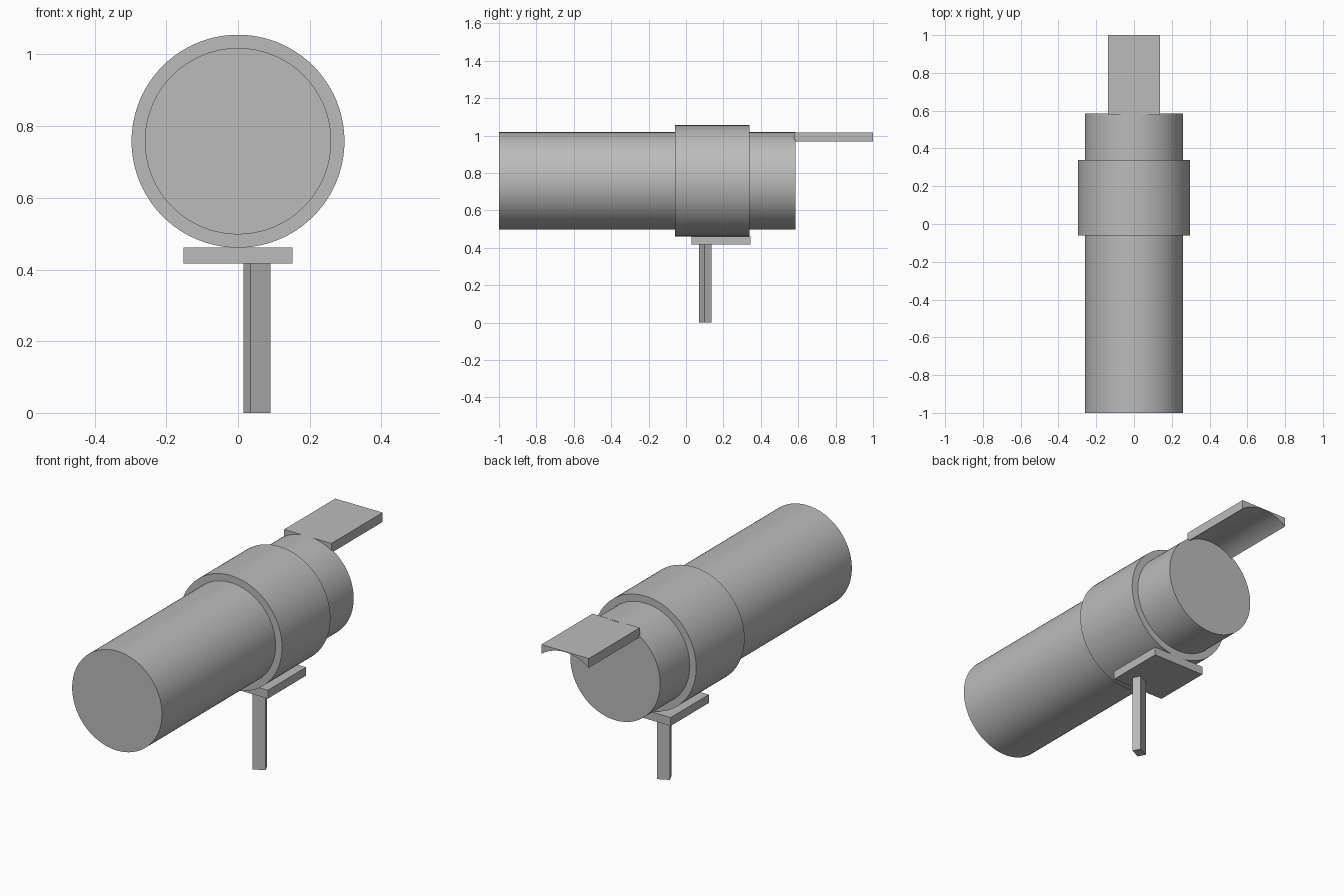
import bpy
import bmesh
from math import asin, cos, pi, radians, sin
from mathutils import Matrix, Vector

if "Cube" in bpy.data.objects:
    bpy.data.objects.remove(bpy.data.objects["Cube"], do_unlink=True)

grey = bpy.data.materials.new("plain grey")
grey.use_nodes = True
grey.diffuse_color = (0.5, 0.5, 0.5, 1)
grey.node_tree.nodes["Principled BSDF"].inputs["Base Color"].default_value = grey.diffuse_color

AXIS_Z = 0.758


def add_part(name, bm):
    bmesh.ops.recalc_face_normals(bm, faces=bm.faces)
    mesh = bpy.data.meshes.new(name)
    bm.to_mesh(mesh)
    bm.free()
    mesh.materials.append(grey)
    obj = bpy.data.objects.new(name, mesh)
    bpy.context.collection.objects.link(obj)
    return obj


def tube(name, radius, y0, y1):
    bm = bmesh.new()
    place = Matrix.Translation((0, (y0 + y1) / 2, AXIS_Z)) @ Matrix.Rotation(pi / 2, 4, "X")
    bmesh.ops.create_cone(bm, cap_ends=True, segments=96, radius1=radius,
                          radius2=radius, depth=y1 - y0, matrix=place)
    # Smooth wall, flat end caps
    for face in bm.faces:
        face.smooth = len(face.verts) == 4
    for edge in bm.edges:
        edge.smooth = all(f.smooth for f in edge.link_faces)
    return add_part(name, bm)


def box(name, centre, size, turn=0):
    bm = bmesh.new()
    place = (Matrix.Translation(centre) @ Matrix.Rotation(radians(turn), 4, "Z")
             @ Matrix.Diagonal((*size, 1)))
    bmesh.ops.create_cube(bm, size=1, matrix=place)
    return add_part(name, bm)


def visor(name, half, y0, y1, low, high, thin):
    # Flat-topped slab with an arched underside
    rise = high - thin - low
    radius = (half ** 2 + rise ** 2) / (2 * rise)
    spread = asin(half / radius)
    steps = 24
    bm = bmesh.new()
    rows = []
    for i in range(steps + 1):
        a = spread * (2 * i / steps - 1)
        x = radius * sin(a)
        z = high - thin - radius + radius * cos(a)
        rows.append((x, z))
    outline = rows + [(half, high), (-half, high)]
    face = bm.faces.new([bm.verts.new((x, y0, z)) for x, z in outline])
    new = bmesh.ops.extrude_face_region(bm, geom=[face])["geom"]
    bmesh.ops.translate(bm, vec=Vector((0, y1 - y0, 0)),
                        verts=[v for v in new if isinstance(v, bmesh.types.BMVert)])
    return add_part(name, bm)


# Main barrel and the collar around it
tube("barrel", 0.26, -1.0, 0.585)
tube("collar", 0.297, -0.06, 0.34)

# Rear visor
visor("rear_visor", 0.137, 0.577, 1.0, 0.967, 1.016, 0.003)

# Mounting plate and its turned post
box("mount_plate", (0, 0.187, 0.439), (0.305, 0.315, 0.044))
box("post", (0.0535, 0.104, 0.2085), (0.062, 0.044, 0.417), 26)
